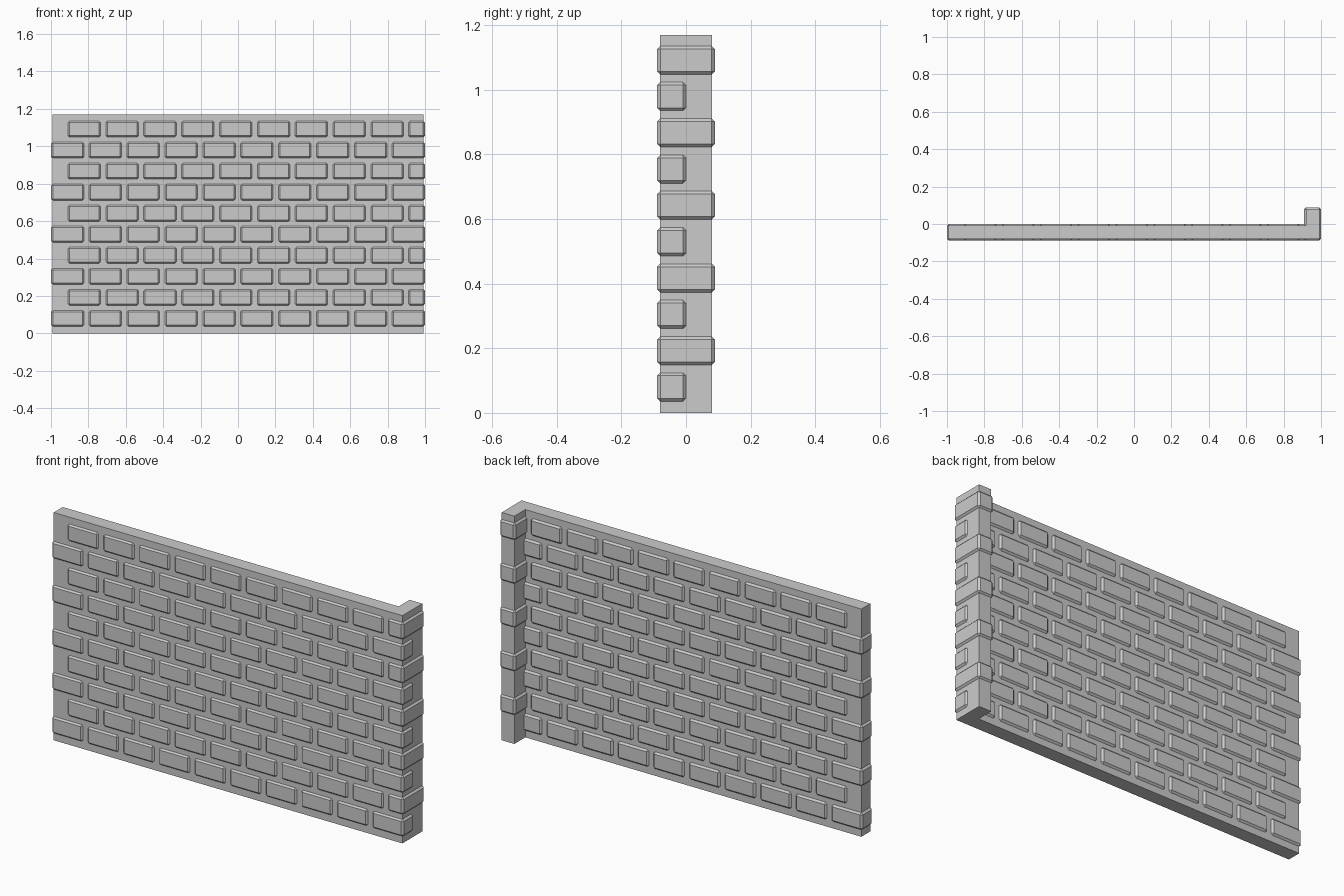
import bpy
import bmesh
from mathutils import Matrix, Vector

if "Cube" in bpy.data.objects:
    bpy.data.objects.remove(bpy.data.objects["Cube"])

LENGTH, DEPTH, HEIGHT = 0.178, 0.09, 0.09   # one brick
PITCH = (2 - LENGTH) / 9                    # brick spacing along a row
ROW = 0.1124                                # row spacing
FRONT = -0.089                              # front face of the bricks


def finish(name, bm):
    bmesh.ops.recalc_face_normals(bm, faces=bm.faces)
    mesh = bpy.data.meshes.new(name)
    bm.to_mesh(mesh)
    bm.free()
    ob = bpy.data.objects.new(name, mesh)
    bpy.context.collection.objects.link(ob)
    return ob


def add_brick(bm, x, y, z, sx, sy):
    # x, y, z is the low corner
    centre = Vector((x + sx / 2, y + sy / 2, z + HEIGHT / 2))
    bmesh.ops.create_cube(bm, size=1, matrix=Matrix.Translation(centre)
                          @ Matrix.Diagonal((sx, sy, HEIGHT, 1)))


# Mortar core: L-shaped outline extruded upwards
bm = bmesh.new()
outline = [(-0.991, -0.081), (0.991, -0.081), (0.991, 0.081),
           (0.919, 0.081), (0.919, -0.008), (-0.991, -0.008)]
face = bm.faces.new([bm.verts.new((x, y, 0)) for x, y in outline])
top = bmesh.ops.extrude_face_region(bm, geom=[face])
bmesh.ops.translate(bm, vec=(0, 0, 1.17), verts=[
    v for v in top["geom"] if isinstance(v, bmesh.types.BMVert)])
finish("mortar_core", bm)

# Bricks: full rows alternate with shifted rows that end in a turned corner brick
bm = bmesh.new()
for row in range(10):
    z = 0.035 + row * ROW
    if row % 2 == 0:
        for i in range(10):
            add_brick(bm, -1 + i * PITCH, FRONT, z, LENGTH, DEPTH)
    else:
        for i in range(9):
            add_brick(bm, -0.911 + i * PITCH, FRONT, z, LENGTH, DEPTH)
        add_brick(bm, 1 - DEPTH, FRONT, z, DEPTH, LENGTH)
bricks = finish("bricks", bm)
bevel = bricks.modifiers.new("chamfer", 'BEVEL')
bevel.width = 0.01
bevel.segments = 1
